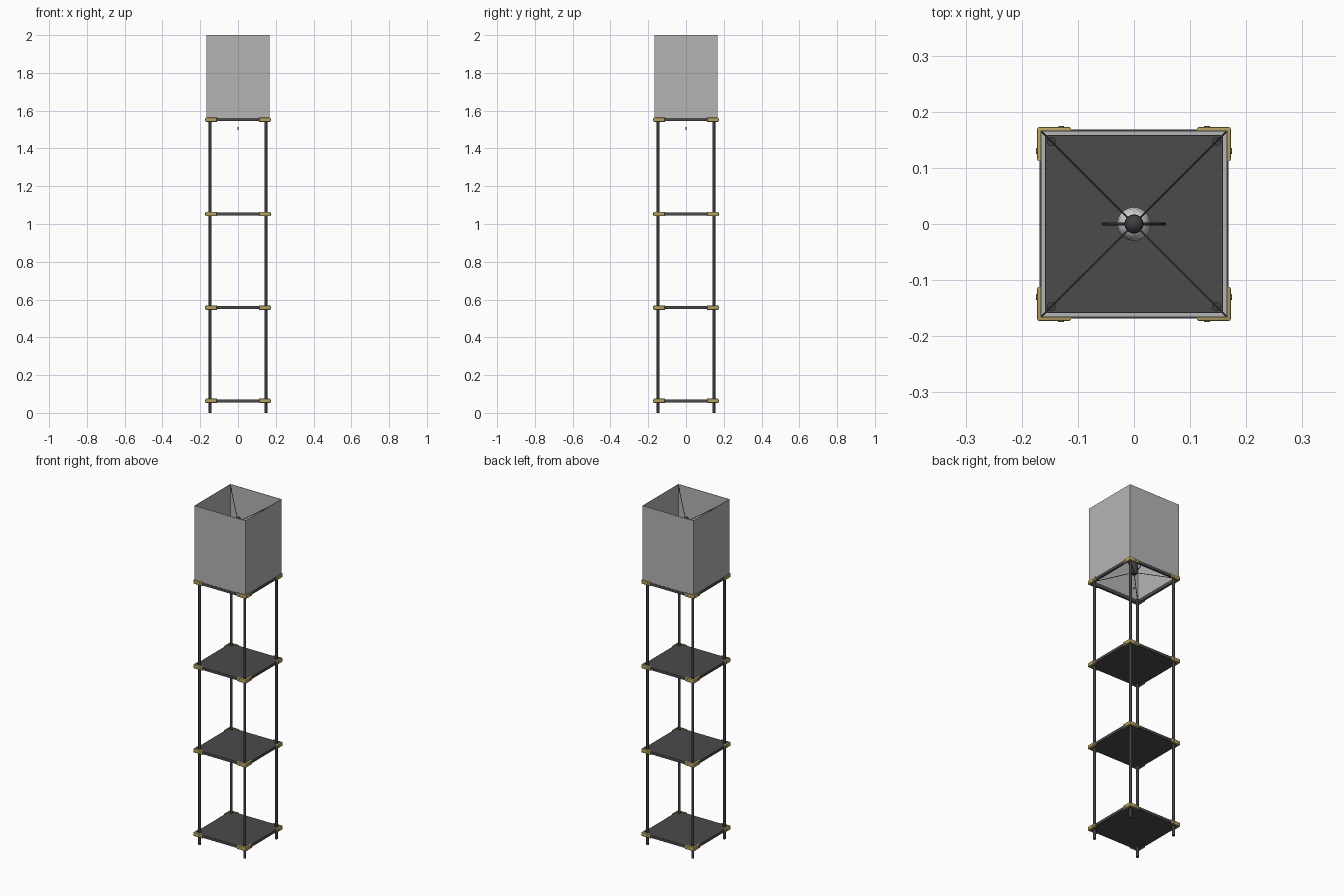
import bpy, bmesh, math
from mathutils import Vector, Matrix

if "Cube" in bpy.data.objects:
    bpy.data.objects.remove(bpy.data.objects["Cube"])


def material(name, rgb):
    m = bpy.data.materials.new(name)
    m.diffuse_color = (*rgb, 1)
    m.use_nodes = True
    m.node_tree.nodes["Principled BSDF"].inputs["Base Color"].default_value = m.diffuse_color
    return m


BLACK = material("black_wood", (0.07, 0.07, 0.07))
GREY = material("grey_fabric", (0.46, 0.46, 0.47))
BRASS = material("brass", (0.46, 0.36, 0.12))
METAL = material("dark_metal", (0.05, 0.05, 0.055))
GLASS = material("bulb_white", (0.6, 0.6, 0.6))


def finish(name, bm, mat, smooth=False):
    bmesh.ops.recalc_face_normals(bm, faces=bm.faces)
    me = bpy.data.meshes.new(name)
    bm.to_mesh(me)
    bm.free()
    me.materials.append(mat)
    ob = bpy.data.objects.new(name, me)
    bpy.context.collection.objects.link(ob)
    if smooth:
        bpy.context.view_layer.objects.active = ob
        ob.select_set(True)
        bpy.ops.object.shade_smooth_by_angle(angle=math.radians(40))
        ob.select_set(False)
    return ob


def box(name, lo, hi, mat, bevel=0):
    bm = bmesh.new()
    lo, hi = Vector(lo), Vector(hi)
    bmesh.ops.create_cube(bm, size=1, matrix=Matrix.Translation((lo + hi) / 2) @ Matrix.Diagonal((*(hi - lo), 1)))
    if bevel:
        bmesh.ops.bevel(bm, geom=bm.edges[:], offset=bevel, segments=2, affect='EDGES', profile=0.5)
    return finish(name, bm, mat)


def rod(name, a, b, r, mat, sides=16):
    a, b = Vector(a), Vector(b)
    d = b - a
    bm = bmesh.new()
    bmesh.ops.create_cone(bm, cap_ends=True, segments=sides, radius1=r, radius2=r, depth=d.length,
                          matrix=Matrix.Translation((a + b) / 2) @ d.to_track_quat('Z', 'Y').to_matrix().to_4x4())
    return finish(name, bm, mat, True)


def lathe(name, profile, mat, steps=32):
    bm = bmesh.new()
    vs = [bm.verts.new((r, 0, z)) for r, z in profile]
    es = [bm.edges.new(p) for p in zip(vs, vs[1:])]
    bmesh.ops.spin(bm, geom=vs + es, cent=(0, 0, 0), axis=(0, 0, 1), angle=math.tau, steps=steps)
    bmesh.ops.remove_doubles(bm, verts=bm.verts, dist=1e-5)
    return finish(name, bm, mat, True)


def square_tube(name, outer, inner, z0, z1, mat):
    """Open square ring with thickness."""
    bm = bmesh.new()
    loops = []
    for h, z in ((outer, z0), (outer, z1), (inner, z1), (inner, z0)):
        loops.append([bm.verts.new((x * h, y * h, z)) for x, y in ((-1, -1), (1, -1), (1, 1), (-1, 1))])
    for i in range(4):
        a, b = loops[i], loops[(i + 1) % 4]
        for j in range(4):
            k = (j + 1) % 4
            bm.faces.new((a[j], a[k], b[k], b[j]))
    return finish(name, bm, mat)


def bracket(name, z, turn):
    """L-shaped brass corner with two screw heads."""
    o, t, e, h = 0.1725, 0.164, 0.112, 0.011
    bm = bmesh.new()
    vs = [bm.verts.new((x, y, z - h)) for x, y in ((e, t), (t, t), (t, e), (o, e), (o, o), (e, o))]
    f = bm.faces.new(vs)
    ext = bmesh.ops.extrude_face_region(bm, geom=[f])
    bmesh.ops.translate(bm, vec=(0, 0, 2 * h), verts=[v for v in ext['geom'] if isinstance(v, bmesh.types.BMVert)])
    # round the outer corner and the ends
    edges = [ed for ed in bm.edges if all(v.co.x > o - 1e-4 or v.co.y > o - 1e-4 for v in ed.verts)]
    bmesh.ops.bevel(bm, geom=edges, offset=0.003, segments=2, affect='EDGES', profile=0.5)
    for axis, pos in (('Y', (o, 0.13, z)), ('X', (0.13, o, z))):
        bmesh.ops.create_cone(bm, cap_ends=True, segments=12, radius1=0.005, radius2=0.005, depth=0.005,
                              matrix=Matrix.Translation(pos) @ Matrix.Rotation(math.pi / 2, 4, axis))
    bmesh.ops.rotate(bm, verts=bm.verts, cent=(0, 0, 0), matrix=Matrix.Rotation(turn * math.pi / 2, 3, 'Z'))
    return finish(name, bm, BRASS, True)


LEVELS = (0.064, 0.557, 1.053, 1.552)
CORNERS = ((1, 1), (-1, 1), (-1, -1), (1, -1))

# shelves and the open top frame
for i, z in enumerate(LEVELS[:3]):
    box(f"shelf_{i + 1}", (-0.168, -0.168, z - 0.008), (0.168, 0.168, z + 0.008), BLACK, 0.001)
square_tube("top_frame", 0.168, 0.157, 1.544, 1.561, BLACK)

# brass corners on every level
for i, z in enumerate(LEVELS):
    for k in range(4):
        bracket(f"corner_bracket_{i + 1}_{k + 1}", z, k)

# poles, lower support wires and upper shade wires
for k, (x, y) in enumerate(CORNERS):
    rod(f"pole_{k + 1}", (x * 0.147, y * 0.147, 0), (x * 0.147, y * 0.147, 1.558), 0.008, METAL)
    rod(f"socket_wire_{k + 1}", (x * 0.162, y * 0.162, 1.553), (0, 0, 1.602), 0.0018, METAL, 8)
    rod(f"shade_wire_{k + 1}", (x * 0.164, y * 0.164, 1.99), (0, 0, 1.885), 0.0018, METAL, 8)

# square shade with a narrow inner lip at the bottom
square_tube("lamp_shade", 0.167, 0.1645, 1.561, 2.0, GREY)
square_tube("shade_lip", 0.1645, 0.158, 1.561, 1.565, GREY)

# socket, bulb and finial
lathe("socket", [(0, 1.592), (0.014, 1.592), (0.018, 1.6), (0.018, 1.65), (0.014, 1.66), (0, 1.66)], METAL)
lathe("bulb", [(0.0, 1.655), (0.013, 1.655), (0.014, 1.675), (0.02, 1.70), (0.027, 1.72), (0.03, 1.742),
               (0.027, 1.758), (0.018, 1.769), (0.008, 1.773), (0, 1.774)], GLASS)
lathe("finial", [(0, 1.872), (0.017, 1.872), (0.017, 1.88), (0.009, 1.883), (0.009, 1.89), (0.015, 1.895),
                 (0.016, 1.903), (0.01, 1.912), (0, 1.915)], METAL)

# harp: smooth wire loop around the bulb
cu = bpy.data.curves.new("harp", 'CURVE')
cu.dimensions = '3D'
cu.bevel_depth = 0.0025
cu.bevel_resolution = 2
cu.resolution_u = 8
half = [(0.016, 1.625), (0.035, 1.64), (0.052, 1.70), (0.053, 1.77), (0.035, 1.85)]
pts = half + [(0, 1.875)] + [(-x, z) for x, z in reversed(half)]
sp = cu.splines.new('BEZIER')
sp.bezier_points.add(len(pts) - 1)
for p, (x, z) in zip(sp.bezier_points, pts):
    p.co = (x, 0, z)
    p.handle_left_type = p.handle_right_type = 'AUTO'
cu.materials.append(METAL)
bpy.context.collection.objects.link(bpy.data.objects.new("harp", cu))

# pull chain with end knob
rod("pull_chain", (0, 0, 1.51), (0, 0, 1.60), 0.001, METAL, 8)
lathe("chain_knob", [(0, 1.497), (0.003, 1.499), (0.004, 1.505), (0.002, 1.514), (0, 1.516)], METAL, 12)
